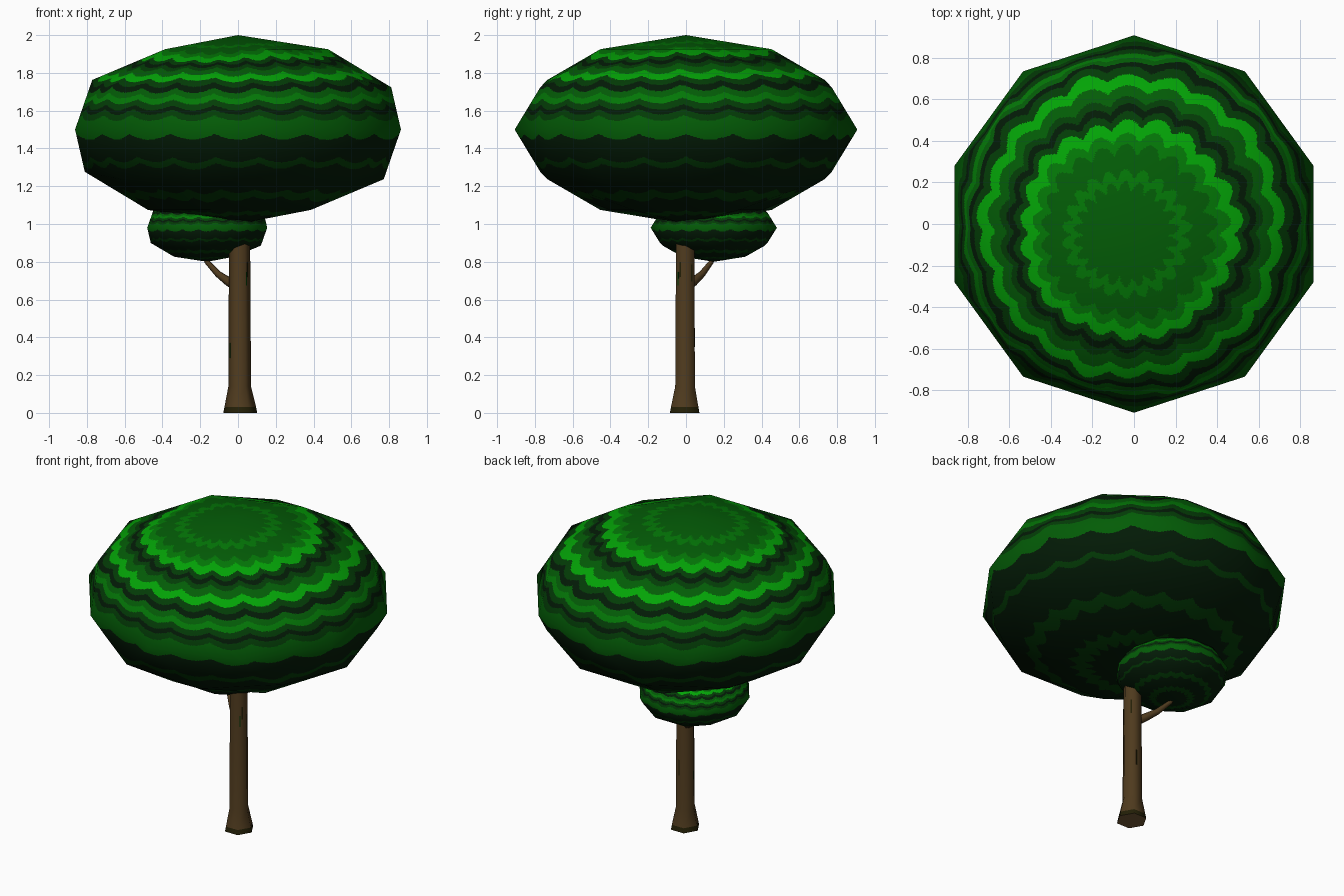
import bpy, bmesh, math
from mathutils import Vector, Matrix

if "Cube" in bpy.data.objects:
    bpy.data.objects.remove(bpy.data.objects["Cube"])


def material(name, r, g, b):
    m = bpy.data.materials.new(name)
    m.diffuse_color = (r, g, b, 1)
    m.use_nodes = True
    m.node_tree.nodes["Principled BSDF"].inputs["Base Color"].default_value = m.diffuse_color
    return m


leaf_mats = [
    material("leaf_very_dark", 0.001, 0.011, 0.002),
    material("leaf_dark", 0.001, 0.046, 0.002),
    material("leaf_mid", 0.001, 0.108, 0.002),
    material("leaf_light", 0.001, 0.185, 0.002),
    material("leaf_bright", 0.001, 0.370, 0.002),
]
wood_mats = [material("bark_brown", 0.078, 0.043, 0.013),
             material("bark_mossy_base", 0.017, 0.014, 0.002),
             material("cut_wood", 0.170, 0.095, 0.035)]

# Leaf tiers: (outer polar angle in degrees, shade index)
BANDS = [(16, 2), (20, 3), (28, 2), (32, 3), (37, 4), (40, 1), (43, 0),
         (46, 1), (51, 2), (56, 4), (60, 1), (64, 0), (68, 2), (72, 3), (76, 1), (79, 0),
         (83, 1), (95, 2), (110, 0), (114, 1), (134, 0), (141, 1), (156, 0),
         (163, 1), (200, 0)]


def band_shade(p):
    """Shade of a point on the unit ball: scalloped rings, slightly off-centre on top."""
    up = max(p.z, 0)
    x, y = p.x + 0.05 * up, p.y + 0.066 * up
    polar = math.degrees(math.atan2(math.hypot(x, y), p.z))
    polar -= 3.6 * abs(math.sin(11 * math.atan2(y, x))) - 2.2
    return next(shade for limit, shade in BANDS if polar < limit)


def finish(name, bm, mats):
    me = bpy.data.meshes.new(name)
    bm.to_mesh(me)
    bm.free()
    for m in mats:
        me.materials.append(m)
    ob = bpy.data.objects.new(name, me)
    bpy.context.collection.objects.link(ob)
    return ob


def canopy(name, centre, scale, cuts):
    bm = bmesh.new()
    bmesh.ops.create_icosphere(bm, subdivisions=2, radius=1)
    # fine flat grid on each facet so the leaf tiers can be coloured
    bmesh.ops.subdivide_edges(bm, edges=bm.edges[:], cuts=cuts, use_grid_fill=True)
    for f in bm.faces:
        f.material_index = band_shade(f.calc_center_median())
        f.smooth = True
    s = Vector(scale)
    normals = []
    for v in bm.verts:
        n = v.co.normalized()
        normals.append(Vector((n.x / s.x, n.y / s.y, n.z / s.z)).normalized())
        v.co = v.co * s + Vector(centre)
    ob = finish(name, bm, leaf_mats)
    ob.data.normals_split_custom_set_from_vertices(normals)


def tube(name, rings, sides, mossy_below=-1):
    """Loft polygon rings (centre, radius) along a path."""
    bm = bmesh.new()
    pts = [Vector(c) for c, r in rings]
    loops = []
    for i, (c, r) in enumerate(rings):
        d = pts[min(i + 1, len(pts) - 1)] - pts[max(i - 1, 0)]
        if mossy_below > 0:
            d = Vector((0, 0, 1))
        q = d.to_track_quat('Z', 'Y')
        loops.append([bm.verts.new(pts[i] + q @ Vector((r * math.cos(a), r * math.sin(a), 0)))
                      for a in (2 * math.pi * k / sides for k in range(sides))])
    for lo, hi in zip(loops, loops[1:]):
        for k in range(sides):
            j = (k + 1) % sides
            bm.faces.new((lo[k], lo[j], hi[j], hi[k]))
    bm.faces.new(loops[0][::-1])
    bm.faces.new(loops[-1])
    bm.normal_update()
    for f in bm.faces:
        z = f.calc_center_median().z
        f.material_index = 2 if z < 0.001 else int(z < mossy_below)
    ob = finish(name, bm, wood_mats)
    bpy.ops.object.select_all(action='DESELECT')
    ob.select_set(True)
    bpy.context.view_layer.objects.active = ob
    bpy.ops.object.shade_smooth_by_angle(angle=math.radians(65))


def streak(name, side_angle, offset, z, height, mat):
    """Thin painted plate on one flat side of the trunk."""
    apothem = 0.0515 - 0.0054 * (z - 0.14)
    m = (Matrix.Translation((0.008, -0.005, z))
         @ Matrix.Rotation(math.radians(side_angle), 4, 'Z')
         @ Matrix.Translation((apothem, offset, 0))
         @ Matrix.Diagonal((0.004, 0.008, height, 1)))
    bm = bmesh.new()
    bmesh.ops.create_cube(bm, size=1, matrix=m)
    finish(name, bm, [mat])


# Foliage
canopy("main_canopy", (0, 0, 1.50), (0.907, 0.907, 0.50), 45)
canopy("small_canopy", (-0.163, 0.147, 0.98), (0.334, 0.334, 0.18), 19)

# Trunk with flared foot, and the side branch
tube("trunk", [((0.012, -0.007, 0), 0.09), ((0.012, -0.007, 0.03), 0.084),
               ((0.009, -0.005, 0.14), 0.060), ((0.008, -0.004, 1.1), 0.055)], 6, 0.03)
tube("side_branch", [((0.0, 0.0, 0.665), 0.028), ((-0.05, 0.04, 0.695), 0.024),
                     ((-0.105, 0.085, 0.735), 0.018), ((-0.165, 0.135, 0.80), 0.013),
                     ((-0.19, 0.155, 0.86), 0.008)], 6)

# Bark streaks
streak("bark_streak_front", -30, 0.0, 0.76, 0.08, wood_mats[1])
streak("bark_streak_back", 30, 0.012, 0.74, 0.09, wood_mats[1])
streak("bark_streak_back_low", 90, -0.01, 0.40, 0.10, wood_mats[1])
streak("moss_streak_left", -150, -0.012, 0.33, 0.08, leaf_mats[1])
streak("moss_streak_right", -30, -0.014, 0.71, 0.07, leaf_mats[1])
